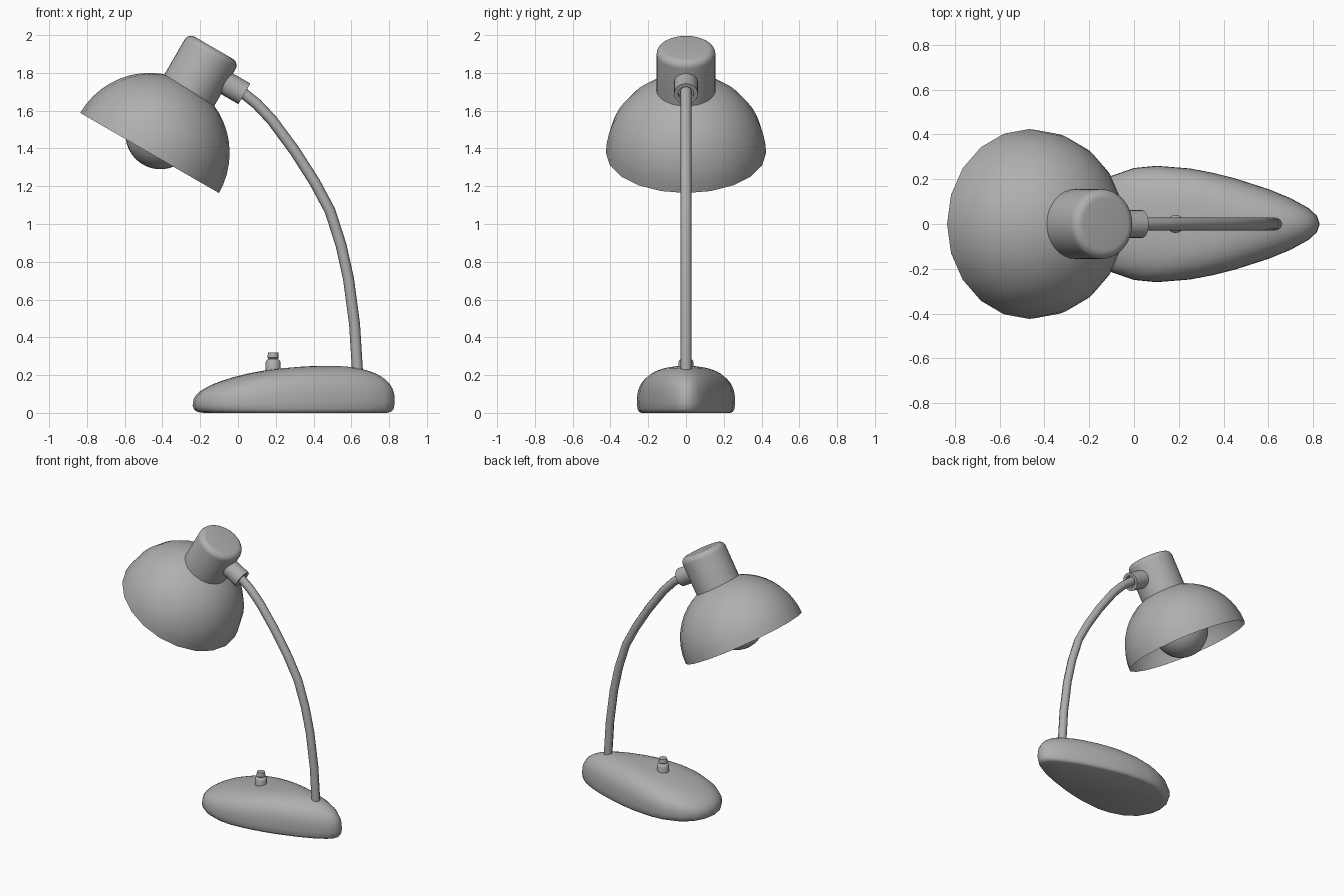
import bpy, bmesh, math
from mathutils import Matrix

if "Cube" in bpy.data.objects:
    bpy.data.objects.remove(bpy.data.objects["Cube"], do_unlink=True)

grey = bpy.data.materials.new("lamp grey")
grey.use_nodes = True
GREY = (0.43, 0.43, 0.43, 1)
grey.diffuse_color = GREY
grey.node_tree.nodes["Principled BSDF"].inputs["Base Color"].default_value = GREY


def finish(name, bm, matrix, angle):
    bmesh.ops.recalc_face_normals(bm, faces=bm.faces)
    mesh = bpy.data.meshes.new(name)
    bm.to_mesh(mesh)
    bm.free()
    mesh.materials.append(grey)
    obj = bpy.data.objects.new(name, mesh)
    obj.matrix_world = matrix
    bpy.context.collection.objects.link(obj)
    bpy.ops.object.select_all(action="DESELECT")
    obj.select_set(True)
    bpy.context.view_layer.objects.active = obj
    bpy.ops.object.shade_smooth_by_angle(angle=math.radians(angle))


def loft(name, rings, matrix=Matrix(), capped=True, angle=40):
    """Bridge a list of equal-sized point rings."""
    bm = bmesh.new()
    loops = [[bm.verts.new(p) for p in ring] for ring in rings]
    for a, b in zip(loops, loops[1:]):
        for i in range(len(a)):
            j = (i + 1) % len(a)
            bm.faces.new((a[i], a[j], b[j], b[i]))
    if capped:
        bm.faces.new(loops[0][::-1])
        bm.faces.new(loops[-1])
    finish(name, bm, matrix, angle)


def lathe(name, profile, matrix=Matrix(), sides=32, capped=True):
    """Turn (radius, height) pairs around local z."""
    turns = [2 * math.pi * i / sides for i in range(sides)]
    rings = [[(r * math.cos(t), r * math.sin(t), z) for t in turns] for r, z in profile]
    loft(name, rings, matrix, capped)


# Base: rounded teardrop, taller toward the arm end
half = [(-.24, 0), (-.227, .08), (-.185, .155), (-.11, .212), (0, .25), (.1, .26), (.25, .248),
        (.35, .229), (.45, .204), (.6, .156), (.7, .115), (.78, .071), (.818, .036), (.83, 0)]
outline = half + [(x, -y) for x, y in half[-2:0:-1]]
levels = [(.9, 0), (.955, .025), (.985, .085), (1, .22)]
for k in range(1, 12):
    a = math.radians(8 * k)
    levels.append((math.cos(a) ** (2 / 2.8), .22 + .78 * math.sin(a) ** (2 / 2.8)))
rings = []
for s, f in levels:
    ring = []
    for x, y in outline:
        px = .4 + (x - .4) * s
        ring.append((px, y * s, f * (.251 - .12 * (px - .56) ** 2)))
    rings.append(ring)
loft("base", rings, angle=60)

# Push switch on the base
lathe("switch", [(.04, .2), (.04, .268), (.034, .28), (.024, .285), (.03, .292), (.027, .32)],
      Matrix.Translation((.186, 0, 0)), sides=16)

# Bent arm
curve = bpy.data.curves.new("arm", "CURVE")
curve.dimensions = "3D"
curve.bevel_depth = .029
curve.bevel_resolution = 2
curve.use_fill_caps = True
path = [(.634, .2), (.617, .47), (.585, .71), (.545, .89), (.487, 1.07), (.407, 1.22),
        (.302, 1.385), (.18, 1.55), (.1, 1.635), (.012, 1.706)]
spline = curve.splines.new("POLY")
spline.points.add(len(path) - 1)
for p, (x, z) in zip(spline.points, path):
    p.co = (x, 0, z, 1)
spline.use_smooth = True
curve.materials.append(grey)
bpy.context.collection.objects.link(bpy.data.objects.new("arm", curve))

# Tilted head frame: origin at the centre of the shade rim, z along the lamp axis
head = Matrix.Translation((-.468, 0, 1.376)) @ Matrix.Rotation(math.radians(30), 4, "Y")

# Half-sphere shade, a thin sheet open below
R = .424
arc = [math.radians(7.5 * k) for k in range(12)]
lathe("shade", [(R * math.cos(a), R * math.sin(a)) for a in arc], head, sides=20, capped=False)

# Lamp holder housing with a rounded top edge
cap_arc = [math.radians(15 * k) for k in range(7)]
lathe("housing", [(.156, .36)] + [(.116 + .04 * math.cos(a), .612 + .04 * math.sin(a)) for a in cap_arc],
      head @ Matrix.Translation((.016, 0, 0)))

# Sleeve joining the housing and the arm, with a recessed end
lathe("arm_sleeve", [(.063, .1), (.063, .278), (.042, .278), (.042, .25)],
      head @ Matrix.Translation((0, 0, .522)) @ Matrix.Rotation(math.radians(90), 4, "Y"), sides=20)

# Bulb and its neck
bulb_arc = [math.radians(-85 + 10 * k) for k in range(15)]
lathe("bulb", [(.185 * math.cos(a), .114 + .185 * math.sin(a)) for a in bulb_arc] + [(.075, .31), (.075, .38)],
      head, sides=24)
